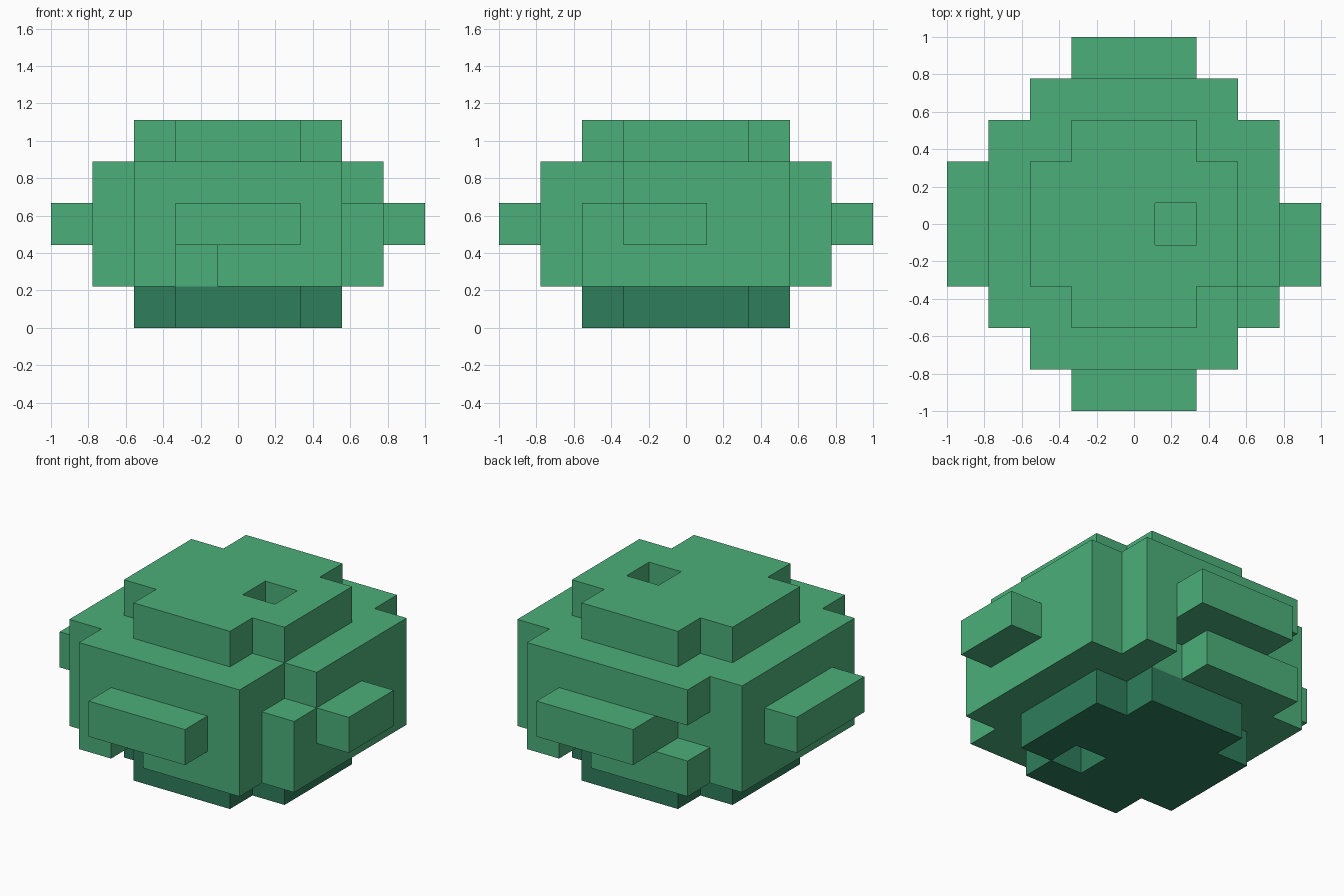
import bpy
import bmesh
from mathutils import Vector

cube = bpy.data.objects.get("Cube")
if cube:
    bpy.data.objects.remove(cube, do_unlink=True)

U = 2 / 9  # edge length of one block


def linear(c):
    c /= 255
    return c / 12.92 if c <= 0.04045 else ((c + 0.055) / 1.055) ** 2.4


def make_material(name, rgb):
    mat = bpy.data.materials.new(name)
    col = tuple(linear(c) for c in rgb) + (1.0,)
    mat.use_nodes = True
    mat.diffuse_color = col
    mat.node_tree.nodes["Principled BSDF"].inputs["Base Color"].default_value = col
    return mat


green = make_material("leaf green", (76, 175, 122))
dark_green = make_material("dark green", (46, 125, 91))


def block(xs, ys, zs):
    """Set of grid cells, each range given as (first, last)."""
    return {(x, y, z) for x in range(xs[0], xs[1] + 1)
            for y in range(ys[0], ys[1] + 1)
            for z in range(zs[0], zs[1] + 1)}


def rounded(r, zs):
    """Square slab of cells with its four corner columns missing."""
    return {c for c in block((-r, r), (-r, r), zs)
            if not (abs(c[0]) == r and abs(c[1]) == r)}


def build(name, cells, mat):
    """Make one mesh from the outer faces of a set of cells."""
    bm = bmesh.new()
    verts = {}

    def vert(p):
        key = tuple(round(2 * v) for v in p)
        if key not in verts:
            verts[key] = bm.verts.new((p.x * U, p.y * U, (p.z + 0.5) * U))
        return verts[key]

    for cell in sorted(cells):
        for axis in range(3):
            for sign in (-1, 1):
                n = Vector((0, 0, 0))
                n[axis] = sign
                if tuple(int(a + b) for a, b in zip(cell, n)) in cells:
                    continue
                u = Vector((0, 0, 0))
                u[(axis + 1) % 3] = 1
                v = n.cross(u)
                mid = Vector(cell) + n / 2
                bm.faces.new([vert(mid + (a * u + b * v) / 2)
                              for a, b in ((-1, -1), (1, -1), (1, 1), (-1, 1))])
    mesh = bpy.data.meshes.new(name)
    bm.to_mesh(mesh)
    bm.free()
    mesh.materials.append(mat)
    bpy.context.collection.objects.link(bpy.data.objects.new(name, mesh))


# Dark base with one missing block underneath
build("base", rounded(2, (0, 0)) - {(1, -1, 0)}, dark_green)

# Body with chipped blocks: a front-bottom, a back-bottom, a back-side
# block and the top of one corner column
chips = {(-1, -3, 1), (1, 3, 1), (-2, 3, 2), (3, -2, 3)}
build("body", rounded(3, (1, 3)) - chips, green)

# Upper cap with a square hole
build("cap", rounded(2, (4, 4)) - {(1, 0, 4)}, green)

# Bars standing out of the four sides
build("front_bar", block((-1, 1), (-4, -4), (2, 2)), green)
build("back_bar", block((-1, 1), (4, 4), (2, 2)), green)
build("left_bar", block((4, 4), (-1, 0), (2, 2)), green)
build("right_bar", block((-4, -4), (-1, 1), (2, 2)), green)
